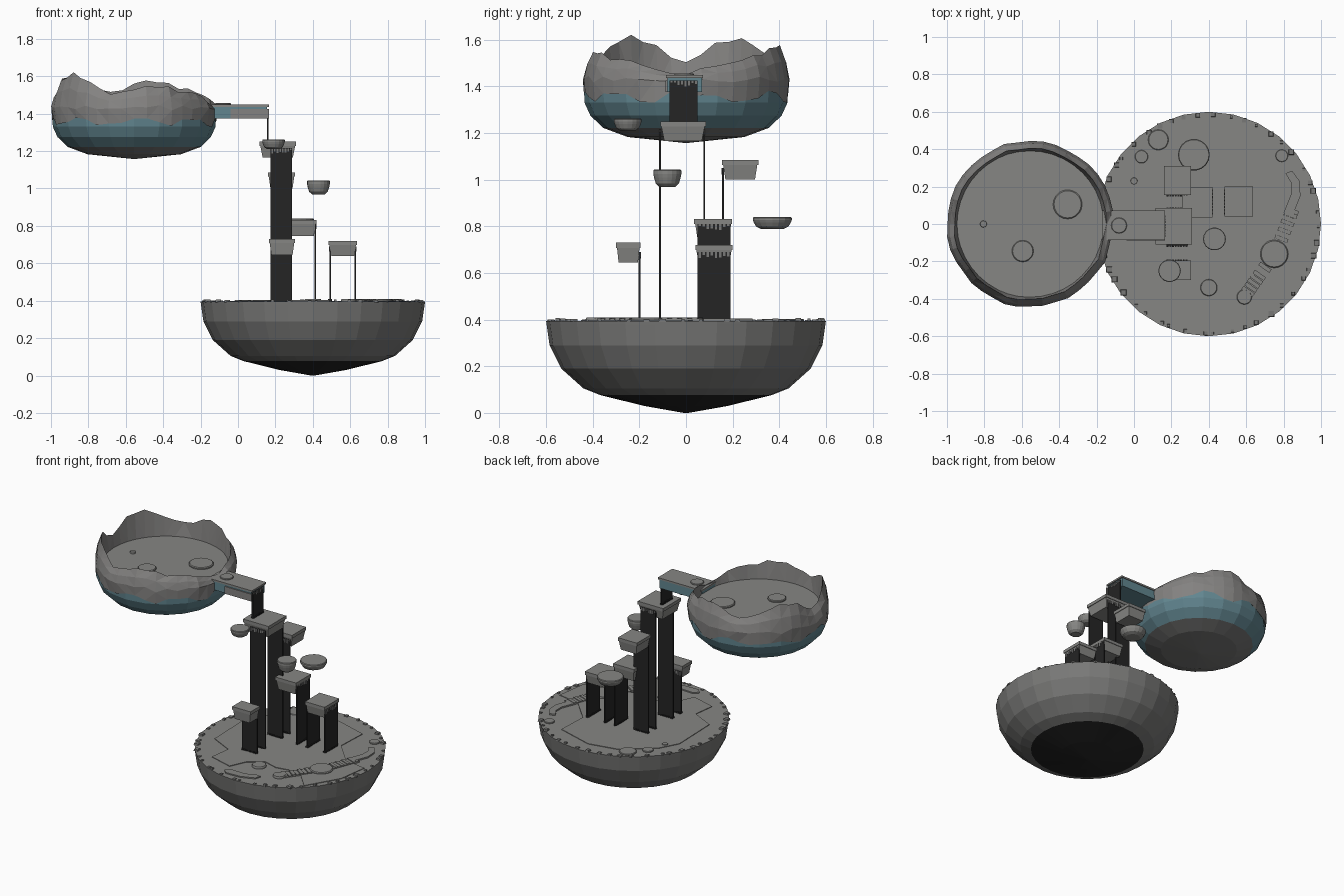
import bpy, bmesh, math, random
from mathutils import Vector

random.seed(4)
if "Cube" in bpy.data.objects:
    bpy.data.objects.remove(bpy.data.objects["Cube"])


def material(name, r, g, b):
    m = bpy.data.materials.new(name)
    m.use_nodes = True
    m.diffuse_color = (r, g, b, 1)
    m.node_tree.nodes["Principled BSDF"].inputs["Base Color"].default_value = (r, g, b, 1)
    return m


GROUND = material("ground grey", 0.24, 0.24, 0.23)
STONE = material("bowl stone", 0.19, 0.19, 0.185)
ROCK = material("rim rock", 0.23, 0.225, 0.22)
DARK = material("dark grey", 0.018, 0.018, 0.018)
TEAL = material("teal", 0.12, 0.235, 0.275)


def finish(name, bm, *mats):
    bmesh.ops.recalc_face_normals(bm, faces=bm.faces)
    mesh = bpy.data.meshes.new(name)
    bm.to_mesh(mesh)
    bm.free()
    for m in mats:
        mesh.materials.append(m)
    ob = bpy.data.objects.new(name, mesh)
    bpy.context.collection.objects.link(ob)
    return ob


def lathe(name, cx, cy, profile, segs, mats, rule=None):
    """Closed solid from rings of (radius, z); ends are capped."""
    bm = bmesh.new()
    rings = []
    for r, z in profile:
        rings.append([bm.verts.new((cx + r * math.cos(t * math.tau / segs),
                                    cy + r * math.sin(t * math.tau / segs), z))
                      for t in range(segs)])
    for a, b in zip(rings, rings[1:]):
        for i in range(segs):
            j = (i + 1) % segs
            bm.faces.new((a[i], a[j], b[j], b[i]))
    bm.faces.new(rings[0])
    bm.faces.new(rings[-1])
    if rule:
        for f in bm.faces:
            f.material_index = rule(f.calc_center_median().z)
    return finish(name, bm, *mats)


def box(name, x0, x1, y0, y1, z0, z1, mat, taper=1.0):
    bm = bmesh.new()
    bmesh.ops.create_cube(bm, size=1)
    for v in bm.verts:
        s = taper if v.co.z < 0 else 1
        v.co = Vector(((x0 + x1) / 2 + v.co.x * s * (x1 - x0),
                       (y0 + y1) / 2 + v.co.y * s * (y1 - y0),
                       (z0 + z1) / 2 + v.co.z * (z1 - z0)))
    return finish(name, bm, mat)


def slab(name, pts, z0, z1, mat):
    bm = bmesh.new()
    face = bm.faces.new([bm.verts.new((x, y, z0)) for x, y in pts])
    out = bmesh.ops.extrude_face_region(bm, geom=[face])["geom"]
    for v in out:
        if isinstance(v, bmesh.types.BMVert):
            v.co.z = z1
    return finish(name, bm, mat)


def tube(name, pts, radius, mat, closed=False):
    c = bpy.data.curves.new(name, "CURVE")
    c.dimensions = "3D"
    c.bevel_depth = radius
    c.bevel_resolution = 1
    sp = c.splines.new("POLY")
    sp.points.add(len(pts) - 1)
    for p, co in zip(sp.points, pts):
        p.co = (*co, 1)
    sp.use_cyclic_u = closed
    c.materials.append(mat)
    ob = bpy.data.objects.new(name, c)
    bpy.context.collection.objects.link(ob)


def disc(name, x, y, r, z, h=0.008):
    lathe(name, x, y, [(r, z - 0.004), (r, z + h * 0.6), (r * 0.93, z + h)], 20, [GROUND])


# Large lower bowl with dark base
BX, TOP = 0.4, 0.395
lathe("lower_bowl", BX, 0,
      [(0.01, 0.0), (0.18, 0.03), (0.37, 0.077), (0.44, 0.105), (0.535, 0.19),
       (0.585, 0.29), (0.598, 0.38), (0.6, TOP)], 28,
      [STONE, DARK, GROUND], lambda z: 1 if z < 0.075 else 2 if z > 0.392 else 0)

# Raised terrain shelf and rim crumbs
terrain = [(-.07, .17), (.0, .3), (.2, .46), (.4, .5), (.66, .42), (.65, .2), (.8, .04),
           (.96, .01), (.93, -.2), (.8, -.42), (.66, -.27), (.5, -.3), (.4, -.27),
           (.3, -.34), (.25, -.45), (.08, -.4), (.1, -.25), (-.06, -.17)]
slab("terrain_shelf", terrain, TOP - 0.004, TOP + 0.004, GROUND)
for i in range(46):
    a = i * math.tau / 46 + random.uniform(-0.04, 0.04)
    x, y = BX + 0.585 * math.cos(a), 0.585 * math.sin(a)
    w = random.uniform(0.006, 0.014)
    box("rim_crumb", x - w, x + w, y - w, y + w, TOP - 0.004, TOP + random.uniform(0.004, 0.012), STONE, 1.2)

# Ground stones, pads and winding path
for x, y, r in [(.13, .45, .055), (.04, .36, .035), (.0, .23, .018), (.79, .365, .033)]:
    disc("ground_stone", x, y, r, TOP)
for x, y, r in [(.4, -.34, .045), (.75, -.16, .075), (.59, -.39, .04)]:
    disc("ground_pad", x, y, r, TOP, 0.014)
slab("front_pool", [(.26, -.52), (.29, -.55), (.4, -.545), (.49, -.51), (.5, -.47),
                    (.46, -.465), (.4, -.495), (.29, -.49)], TOP - .004, TOP + .008, GROUND)
slab("side_path", [(.81, .27), (.845, .285), (.885, .23), (.89, .15), (.85, .05),
                   (.8, .06), (.84, .16), (.84, .22)], TOP - .004, TOP + .01, GROUND)


def steps(start, end, count):
    a, b = Vector(start), Vector(end)
    d = (b - a).normalized()
    n = Vector((-d.y, d.x)) * 0.036
    for i in range(count):
        p = a.lerp(b, i / (count - 1))
        q = d * 0.011
        slab("path_step", [p + n - q, p + n + q, p - n + q, p - n - q],
             TOP - 0.004, TOP + 0.009 + 0.004 * (i % 2), GROUND)


steps((.845, .07), (.78, -.1), 9)
steps((.715, -.21), (.61, -.36), 8)


# Floating square platforms
def platform(x0, x1, y0, y1, z0, z1):
    box("platform_body", x0 + .004, x1 - .004, y0 + .004, y1 - .004, z0, z1 - .02, GROUND, 0.86)
    box("platform_top", x0, x1, y0, y1, z1 - .022, z1, GROUND)


platform(.115, .31, -.11, .085, 1.165, 1.25)
platform(.16, .305, .155, .31, 1.0, 1.085)
platform(.26, .42, .035, .198, .745, .832)
platform(.485, .635, .04, .2, .64, .72)
platform(.165, .305, -.3, -.195, .645, .73)


# Dark falling sheets with ragged lip of drips
def sheet(axis, at, lo, hi, top, bottom=TOP):
    def put(name, a, b, z0, z1, t, mat):
        if axis == "y":
            box(name, a, b, at - t, at + t, z0, z1, mat)
        else:
            box(name, at - t, at + t, a, b, z0, z1, mat)
    put("falling_sheet", lo, hi, bottom, top, 0.004, DARK)
    w = (hi - lo) / 8
    for i in range(8):
        h = random.uniform(0.008, 0.028)
        put("lip_drip", lo + w * (i + .2), lo + w * (i + .8), top - h, top, 0.006, STONE)
        put("foot_foam", lo + w * i, lo + w * (i + .7), bottom, bottom + h * .5, 0.01, DARK)


sheet("y", -.112, .175, .29, 1.215)
sheet("y", .078, .175, .29, 1.215)
sheet("y", .158, .175, .29, 1.05)
sheet("y", -.2, .175, .29, .69)
sheet("x", .413, .05, .19, .81)
sheet("x", .492, .05, .19, .69)
sheet("x", .627, .05, .19, .69)
sheet("x", .158, -.07, .05, 1.425, 1.25)

# Floating round islets
for x, y, r, z0, z1 in [(.32, .37, .085, .788, .84), (.43, -.08, .061, .968, 1.043),
                        (.19, -.25, .06, 1.21, 1.262)]:
    h = z1 - z0
    lathe("round_islet", x, y, [(r * .55, z0), (r * .82, z0 + h * .2), (r * .95, z0 + h * .55),
                                (r, z0 + h * .75), (r, z1 - .004), (r * .95, z1)], 18, [GROUND])

# Upper bowl: stone base, teal band
UX, FLOOR, N = -0.555, 1.42, 20
lathe("upper_bowl", UX, 0,
      [(0.01, 1.158), (0.25, 1.183), (0.355, 1.222), (0.41, 1.275), (0.435, 1.33),
       (0.438, 1.40), (0.4, FLOOR)], N,
      [STONE, TEAL, GROUND], lambda z: 0 if z < 1.22 else 1 if z < 1.405 else 2)

# Jagged rock rim around the upper bowl
heights = [1.45, 1.49, 1.51, 1.54, 1.575, 1.56, 1.51, 1.54, 1.61, 1.59,
           1.5, 1.57, 1.61, 1.56, 1.5, 1.54, 1.55, 1.52, 1.5, 1.48]
M = N * 2
bm = bmesh.new()
rings = [[] for _ in range(5)]
for i in range(M):
    a = i * math.tau / M
    h = (heights[i // 2] + heights[((i + 1) // 2) % N]) / 2
    if i % M:
        h += random.uniform(-0.012, 0.012)
    j = random.uniform(-0.006, 0.006)
    low = 1.355 + 0.018 * math.sin(i * 1.3) + random.uniform(-0.012, 0.012)
    mid = 1.43 + random.uniform(-0.015, 0.015)
    shape = [(0.438, low), (0.444 + j, mid), (0.43 + j, mid * .45 + h * .55),
             (0.405 + j, h), (0.39, FLOOR - 0.01)]
    for ring, (r, z) in zip(rings, shape):
        ring.append(bm.verts.new((UX + r * math.cos(a), r * math.sin(a), z)))
for k in range(5):
    lo, hi = rings[k], rings[(k + 1) % 5]
    for i in range(M):
        n = (i + 1) % M
        bm.faces.new((lo[i], lo[n], hi[n], hi[i]))
bmesh.ops.triangulate(bm, faces=bm.faces)
finish("rock_rim", bm, ROCK)

# Pads on the upper floor
for x, y, r in [(-.355, .105, .078), (-.595, -.145, .058), (-.805, 0, .018)]:
    disc("floor_pad", x, y, r, FLOOR, 0.012)

# Bridge spout from the upper bowl
box("bridge_channel", -.17, .155, -.08, .068, 1.375, 1.438, TEAL)
box("bridge_deck", -.17, .165, -.085, .073, 1.436, 1.448, GROUND)
box("bridge_front_plate", -.04, .165, -.088, -.08, 1.375, 1.425, ROCK)
disc("bridge_pad", -.08, -.008, .042, 1.448, 0.008)
